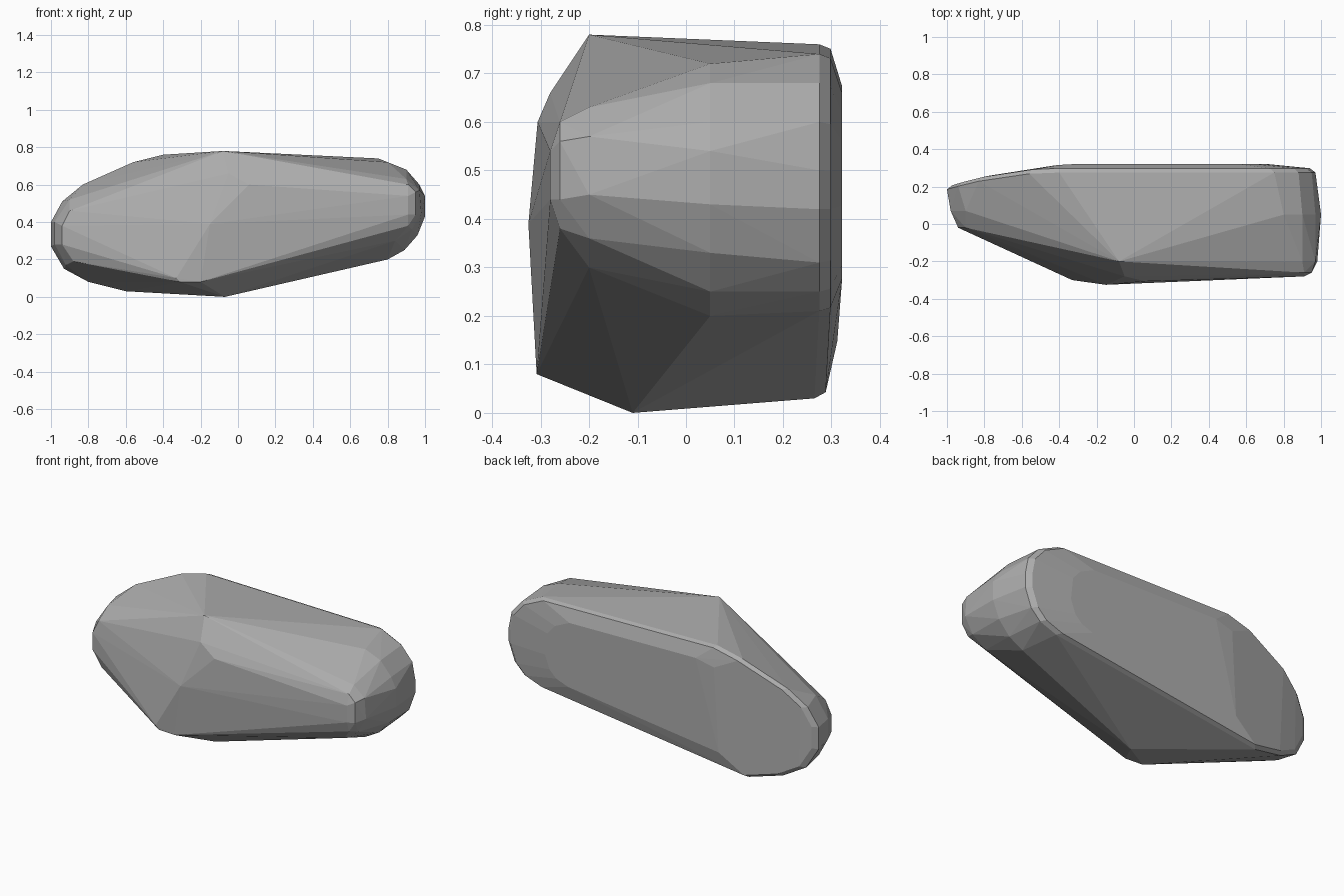
import bpy
import bmesh

default_cube = bpy.data.objects.get("Cube")
if default_cube:
    bpy.data.objects.remove(default_cube, do_unlink=True)


def make_material(name, colour):
    """One flat colour for viewport and render."""
    material = bpy.data.materials.new(name)
    material.use_nodes = True
    material.diffuse_color = colour
    shader = material.node_tree.nodes["Principled BSDF"]
    shader.inputs["Base Color"].default_value = colour
    shader.inputs["Roughness"].default_value = 0.9
    return material


def rim_depth(x):
    """Back rim bends forward toward the tapered left-hand tip."""
    return 0.28 - 0.25 * max(0, -x - 0.4) ** 2


def outline_ring(outline, scale, offset):
    """Scaled copy of the back outline, pushed backward by an offset."""
    centre_z = 0.45
    return [(x * scale, rim_depth(x) + offset, centre_z + (z - centre_z) * scale)
            for x, z in outline]


def end_section(y, section):
    """Cross-section of a rounded end at a fixed depth."""
    return [(x, y, z) for x, z in section]


def hull_object(name, points, material):
    """Chiselled solid wrapped around its corner points."""
    bm = bmesh.new()
    for point in points:
        bm.verts.new(point)
    result = bmesh.ops.convex_hull(bm, input=bm.verts[:])
    unused = {item for item in result["geom_interior"] + result["geom_unused"]
              if isinstance(item, bmesh.types.BMVert)}
    bmesh.ops.delete(bm, geom=list(unused), context="VERTS")
    # Merge nearly coplanar triangles into broad facets
    bmesh.ops.dissolve_limit(bm, angle_limit=0.02, verts=bm.verts[:], edges=bm.edges[:])
    bmesh.ops.recalc_face_normals(bm, faces=bm.faces[:])
    mesh = bpy.data.meshes.new(name)
    bm.to_mesh(mesh)
    bm.free()
    mesh.materials.append(material)
    rock = bpy.data.objects.new(name, mesh)
    bpy.context.collection.objects.link(rock)
    return rock


# Broad back: rim outline followed by two shallow insets
back_outline = [
    (-1, .4), (-.94, .51), (-.83, .6), (-.56, .72), (-.4, .76),
    (.75, .74), (.88, .68), (.95, .6), (.97, .5), (.97, .42),
    (.93, .31), (.87, .25), (.76, .21), (-.6, .03), (-.8, .08),
    (-.93, .15), (-1, .27),
]
points = []
for scale, offset in ((1, -.005), (.97, .018), (.72, .042)):
    points += outline_ring(back_outline, scale, offset)

# Rounded right-hand end
points += end_section(.05, [(.8, .72), (.9, .68), (.97, .6), (1, .54),
                            (1, .43), (.96, .33), (.89, .25), (.8, .2)])
points += end_section(-.2, [(.9, .63), (.97, .57), (.98, .45), (.93, .36), (.84, .3)])
points += end_section(-.26, [(.91, .6), (.95, .56), (.95, .44), (.91, .38)])
points += end_section(-.28, [(.91, .54), (.91, .44)])

# Tapered left-hand tip
points += end_section(.07, [(-.9, .52), (-.98, .4), (-.98, .28), (-.92, .17)])
points += end_section(-.02, [(-.9, .46), (-.94, .38), (-.94, .28), (-.88, .19)])

# Crest, keel and the faceted front
points += [
    (-.08, -.2, .78),
    (-.07, -.11, 0),
    (-.05, -.28, .66),
    (.06, -.306, .6),
    (-.15, -.325, .39),
    (-.2, -.308, .08),
    (-.31, -.3, .08),
    (-.33, -.3, .1),
]

stone = make_material("stone grey", (0.42, 0.42, 0.42, 1))
hull_object("boulder", points, stone)
